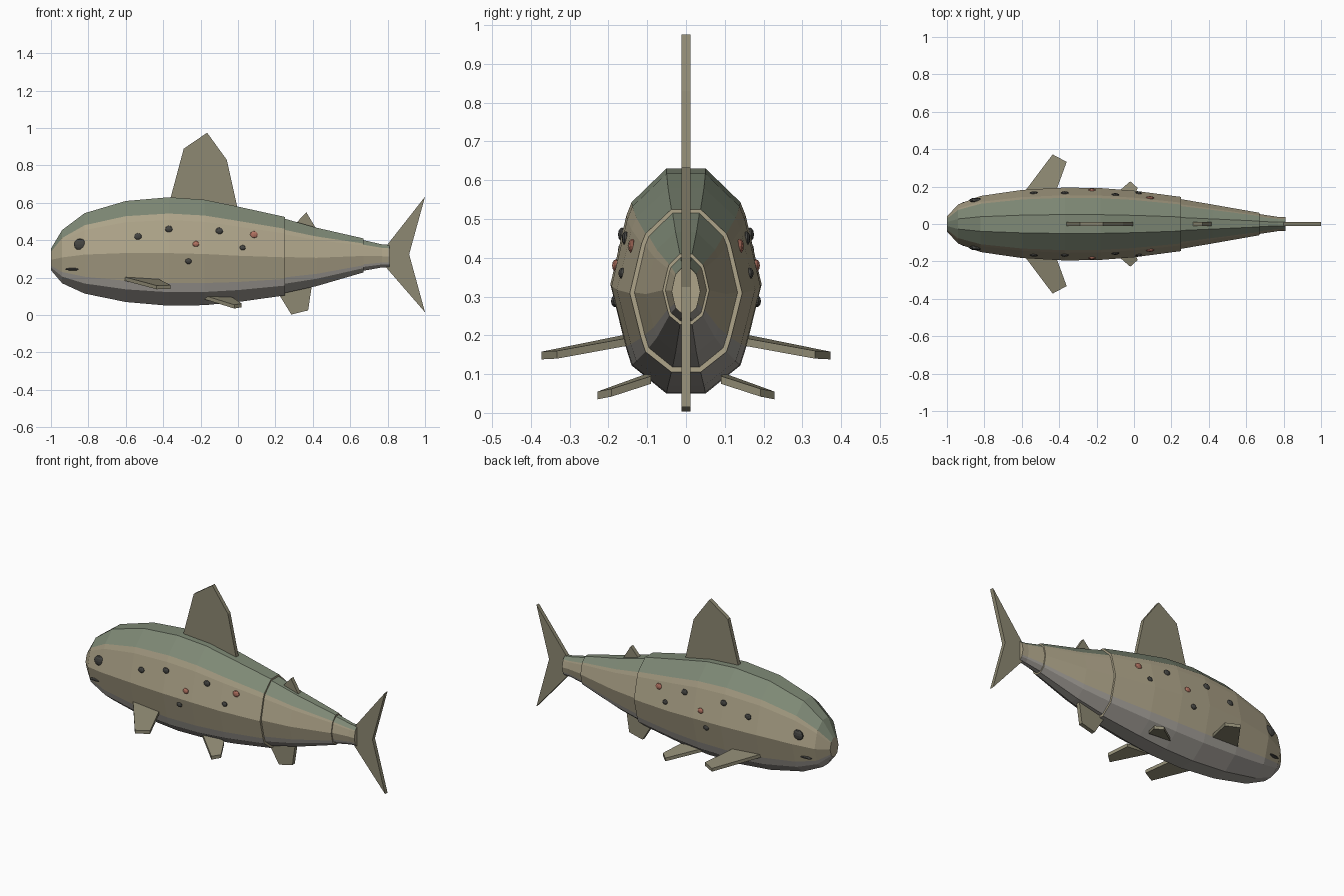
import bpy, bmesh, math
from mathutils import Vector

if "Cube" in bpy.data.objects:
    bpy.data.objects.remove(bpy.data.objects["Cube"])


def mat(name, rgb):
    m = bpy.data.materials.new(name)
    m.diffuse_color = (*rgb, 1)
    m.use_nodes = True
    m.node_tree.nodes["Principled BSDF"].inputs["Base Color"].default_value = m.diffuse_color
    return m


GREEN = mat("back_green", (0.21, 0.25, 0.18))
TAN = mat("side_tan", (0.42, 0.37, 0.25))
GREY = mat("belly_grey", (0.36, 0.34, 0.31))
FIN = mat("fin_olive", (0.27, 0.25, 0.17))
DARK = mat("spot_dark", (0.06, 0.06, 0.055))
RED = mat("spot_red", (0.45, 0.17, 0.12))

# Half cross-section, top to bottom: (width factor, height factor)
HALF = [(.26, 1), (.72, .70), (.79, .58), (1, -.03), (.80, -.58), (.72, -.75), (.26, -1)]
RING = HALF + [(-y, z) for y, z in reversed(HALF)]
BANDS = [GREEN, GREEN, TAN, TAN, GREY, GREY]
SIDES = [GREEN, TAN, GREY]
FACE_MATS = BANDS[:1] + [TAN, TAN, TAN, GREY, GREY]
FACE_MATS = FACE_MATS + [GREY] + FACE_MATS[::-1] + [GREEN]

# Stations: (x, top z, bottom z, half width)
TRUNK = [(-1, .355, .24, .04), (-.94, .455, .17, .105), (-.82, .545, .115, .15),
         (-.6, .61, .07, .182), (-.37, .63, .05, .195), (-.18, .617, .053, .192),
         (0, .58, .07, .178), (.25, .525, .105, .145)]
REAR = [(.25, .515, .118, .133), (.42, .467, .155, .104), (.67, .41, .228, .06)]
PEDUNCLE = [(.665, .402, .236, .054), (.77, .378, .255, .038), (.81, .375, .255, .037)]


def finish(name, bm, mats):
    bmesh.ops.recalc_face_normals(bm, faces=bm.faces)
    me = bpy.data.meshes.new(name)
    bm.to_mesh(me)
    bm.free()
    for m in mats:
        me.materials.append(m)
    ob = bpy.data.objects.new(name, me)
    bpy.context.collection.objects.link(ob)
    return ob


def loft(name, stations):
    bm = bmesh.new()
    rings = []
    for x, top, bot, w in stations:
        c, h = (top + bot) / 2, (top - bot) / 2
        rings.append([bm.verts.new((x, y * w, c + z * h)) for y, z in RING])
    n = len(RING)
    for a, b in zip(rings, rings[1:]):
        for i in range(n):
            j = (i + 1) % n
            f = bm.faces.new((a[i], a[j], b[j], b[i]))
            f.material_index = SIDES.index(FACE_MATS[i])
    for r in (rings[0], rings[-1]):
        bm.faces.new(r).material_index = 1
    return finish(name, bm, SIDES)


# Green also covers the upper shoulder band
FACE_MATS[0] = FACE_MATS[-2] = GREEN
loft("body_trunk", TRUNK)
loft("body_rear", REAR)
loft("tail_stem", PEDUNCLE)


def slab(name, pts, offset):
    """Solid fin: polygon extruded by an offset vector, centred on the polygon."""
    bm = bmesh.new()
    off = Vector(offset)
    lo = [bm.verts.new(Vector(p) - off / 2) for p in pts]
    hi = [bm.verts.new(Vector(p) + off / 2) for p in pts]
    bm.faces.new(lo)
    bm.faces.new(hi[::-1])
    for i in range(len(pts)):
        j = (i + 1) % len(pts)
        bm.faces.new((lo[i], lo[j], hi[j], hi[i]))
    return finish(name, bm, [FIN])


# Upright fins in the centre plane
UPRIGHT = {
    "dorsal_fin": [(-.365, .61), (-.29, .89), (-.165, .975), (-.06, .83), (0, .56)],
    "small_dorsal_fin": [(.30, .48), (.365, .55), (.425, .45)],
    "anal_fin": [(.21, .125), (.285, .003), (.375, .025), (.395, .16)],
    "tail_fin": [(.77, .34), (1, .633), (.915, .325), (1, .015), (.77, .28)],
}
for name, pts in UPRIGHT.items():
    slab(name, [(x, 0, z) for x, z in pts], (0, .024, 0))

# Paired fins: (x, y, z) outlines, mirrored across y
PAIRED = {
    "pectoral_fin": [(-.61, .14, .195), (-.435, .372, .148), (-.36, .332, .150), (-.43, .14, .185)],
    "pelvic_fin": [(-.18, .09, .095), (-.02, .228, .045), (.02, .192, .052), (-.03, .09, .085)],
}
for s, side in ((1, "left"), (-1, "right")):
    for name, pts in PAIRED.items():
        slab(side + "_" + name, [(x, s * y, z) for x, y, z in pts], (0, 0, .02))


def skin_y(x, z):
    """Half width of the trunk surface at a given x and z."""
    for a, b in zip(TRUNK, TRUNK[1:]):
        if a[0] <= x <= b[0]:
            t = (x - a[0]) / (b[0] - a[0])
            top, bot, w = [a[k] + t * (b[k] - a[k]) for k in (1, 2, 3)]
            u = (z - (top + bot) / 2) / ((top - bot) / 2)
            for (y0, z0), (y1, z1) in zip(HALF, HALF[1:]):
                if z1 <= u <= z0:
                    return w * (y0 + (y1 - y0) * (z0 - u) / (z0 - z1))
    return 0.1


def blob(name, x, z, rx, rz, depth, m):
    y = skin_y(x, z)
    for s, side in ((1, "left"), (-1, "right")):
        bm = bmesh.new()
        bmesh.ops.create_uvsphere(bm, u_segments=10, v_segments=6, radius=1)
        bmesh.ops.scale(bm, vec=(rx, depth, rz), verts=bm.verts)
        bmesh.ops.translate(bm, vec=(x, s * y, z), verts=bm.verts)
        finish(side + "_" + name, bm, [m])


# Eyes, mouth corners and flank spots
blob("eye", -.845, .378, .035, .031, .014, DARK)
blob("mouth", -.88, .245, .045, .007, .012, DARK)
SPOTS = [(-.535, .42, .021, DARK), (-.37, .46, .021, DARK), (-.225, .38, .019, RED),
         (-.265, .288, .018, DARK), (-.10, .45, .021, DARK), (.025, .36, .017, DARK),
         (.085, .43, .022, RED)]
for i, (x, z, r, m) in enumerate(SPOTS):
    blob(f"spot_{i + 1}", x, z, r, r * .85, .01, m)
